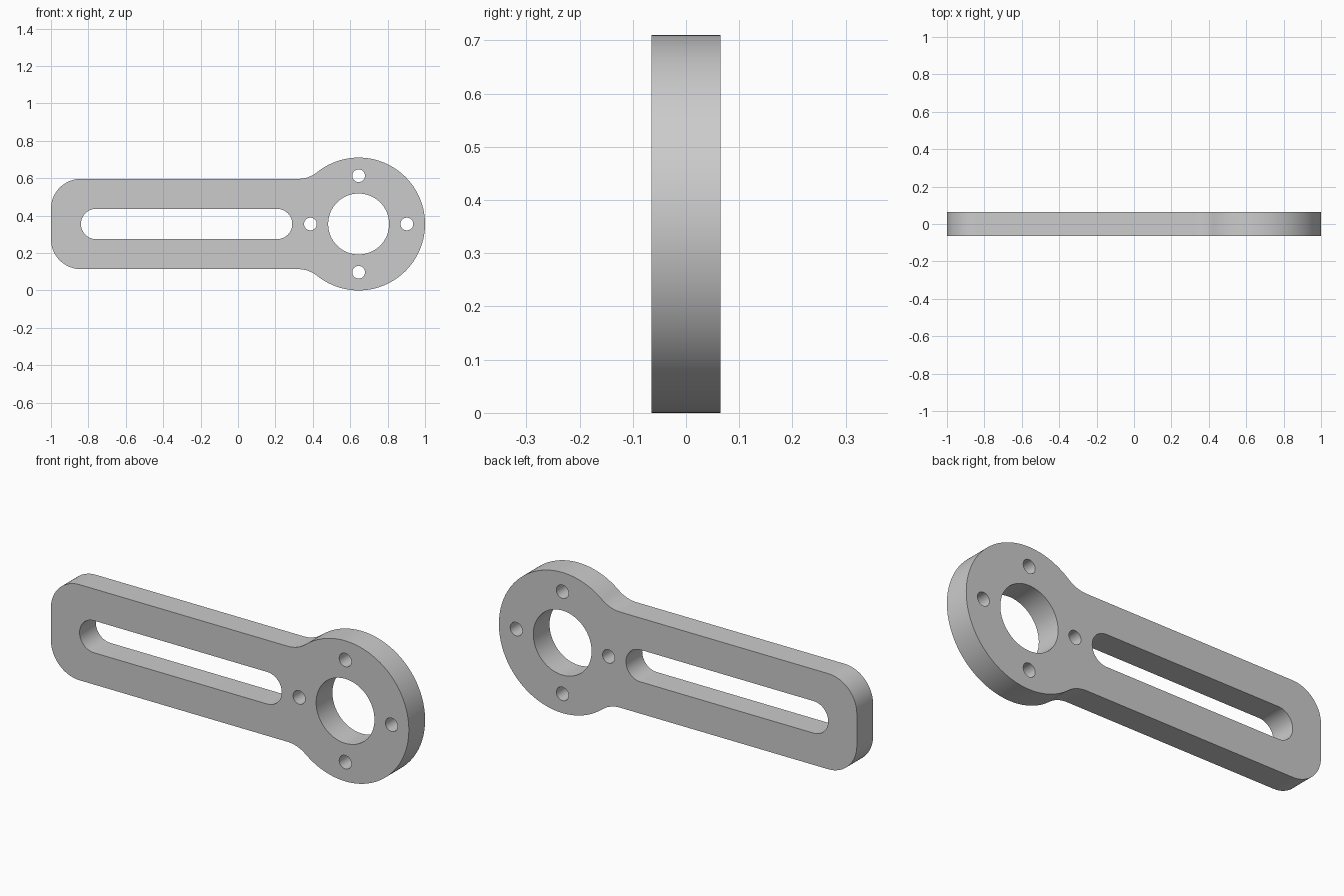
import bpy, bmesh
from math import sin, cos, pi, sqrt, asin, radians
from mathutils import Matrix

cube = bpy.data.objects.get("Cube")
if cube:
    bpy.data.objects.remove(cube, do_unlink=True)

HALF_DEPTH = 0.065
RING_X, RING_R = 0.645, 0.355       # round head
ARM_H, CORNER = 0.2415, 0.16        # arm half height and end corner radius
FILLET = 0.16                       # blend between arm and head
BOLT_CIRCLE, BOLT_R = 0.258, 0.034


def arc(cx, cz, r, start, end, steps):
    return [(cx + r * cos(start + (end - start) * i / steps),
             cz + r * sin(start + (end - start) * i / steps)) for i in range(steps + 1)]


def circle(cx, cz, r, steps):
    return arc(cx, cz, r, 0, 2 * pi, steps)[:-1]


# Outline: upper half from the head's tip to the arm's end, then mirrored
fillet_z = ARM_H + FILLET
reach = RING_R + FILLET
fillet_x = RING_X - sqrt(reach ** 2 - fillet_z ** 2)
meet = pi - asin(fillet_z / reach)
upper = arc(RING_X, 0, RING_R, 0, meet, 48)
upper += arc(fillet_x, fillet_z, FILLET, meet - pi, -pi / 2, 12)[1:]
upper += arc(-1 + CORNER, ARM_H - CORNER, CORNER, pi / 2, pi, 16)
outline = upper + [(x, -z) for x, z in reversed(upper[1:])]

# Openings: long slot, centre bore and four bolt holes
slot_r = 0.081
slot = arc(0.29 - slot_r, 0, slot_r, -pi / 2, pi / 2, 24)
slot += arc(-0.84 + slot_r, 0, slot_r, pi / 2, 3 * pi / 2, 24)
loops = [outline, slot, circle(RING_X, 0, 0.163, 64)]
for k in range(4):
    a = k * pi / 2
    loops.append(circle(RING_X + BOLT_CIRCLE * cos(a), BOLT_CIRCLE * sin(a), BOLT_R, 32))

# Filled and extruded profile
curve = bpy.data.curves.new("bracket_profile", "CURVE")
curve.dimensions = "2D"
curve.fill_mode = "BOTH"
curve.extrude = HALF_DEPTH
for pts in loops:
    spline = curve.splines.new("POLY")
    spline.points.add(len(pts) - 1)
    for p, (x, z) in zip(spline.points, pts):
        p.co = (x, z, 0, 1)
    spline.use_cyclic_u = True
profile = bpy.data.objects.new("bracket_profile", curve)
bpy.context.collection.objects.link(profile)
bpy.context.view_layer.update()
mesh = bpy.data.meshes.new_from_object(profile.evaluated_get(bpy.context.evaluated_depsgraph_get()))
bpy.data.objects.remove(profile, do_unlink=True)

# Weld caps to walls and stand the plate upright
bm = bmesh.new()
bm.from_mesh(mesh)
bmesh.ops.remove_doubles(bm, verts=bm.verts, dist=0.0001)
bm.transform(Matrix.Translation((0, 0, RING_R)) @ Matrix.Rotation(radians(90), 4, "X"))
bmesh.ops.recalc_face_normals(bm, faces=bm.faces)
bm.to_mesh(mesh)
bm.free()
mesh.name = "slotted_bracket"
bracket = bpy.data.objects.new("slotted_bracket", mesh)
bpy.context.collection.objects.link(bracket)

# Plain grey metal
grey = bpy.data.materials.new("light_grey")
grey.use_nodes = True
color = (0.6, 0.6, 0.6, 1)
grey.diffuse_color = color
grey.node_tree.nodes["Principled BSDF"].inputs["Base Color"].default_value = color
mesh.materials.clear()
mesh.materials.append(grey)

# Smooth round walls, sharp rims
bpy.ops.object.select_all(action="DESELECT")
bracket.select_set(True)
bpy.context.view_layer.objects.active = bracket
bpy.ops.object.shade_smooth_by_angle(angle=radians(30))
